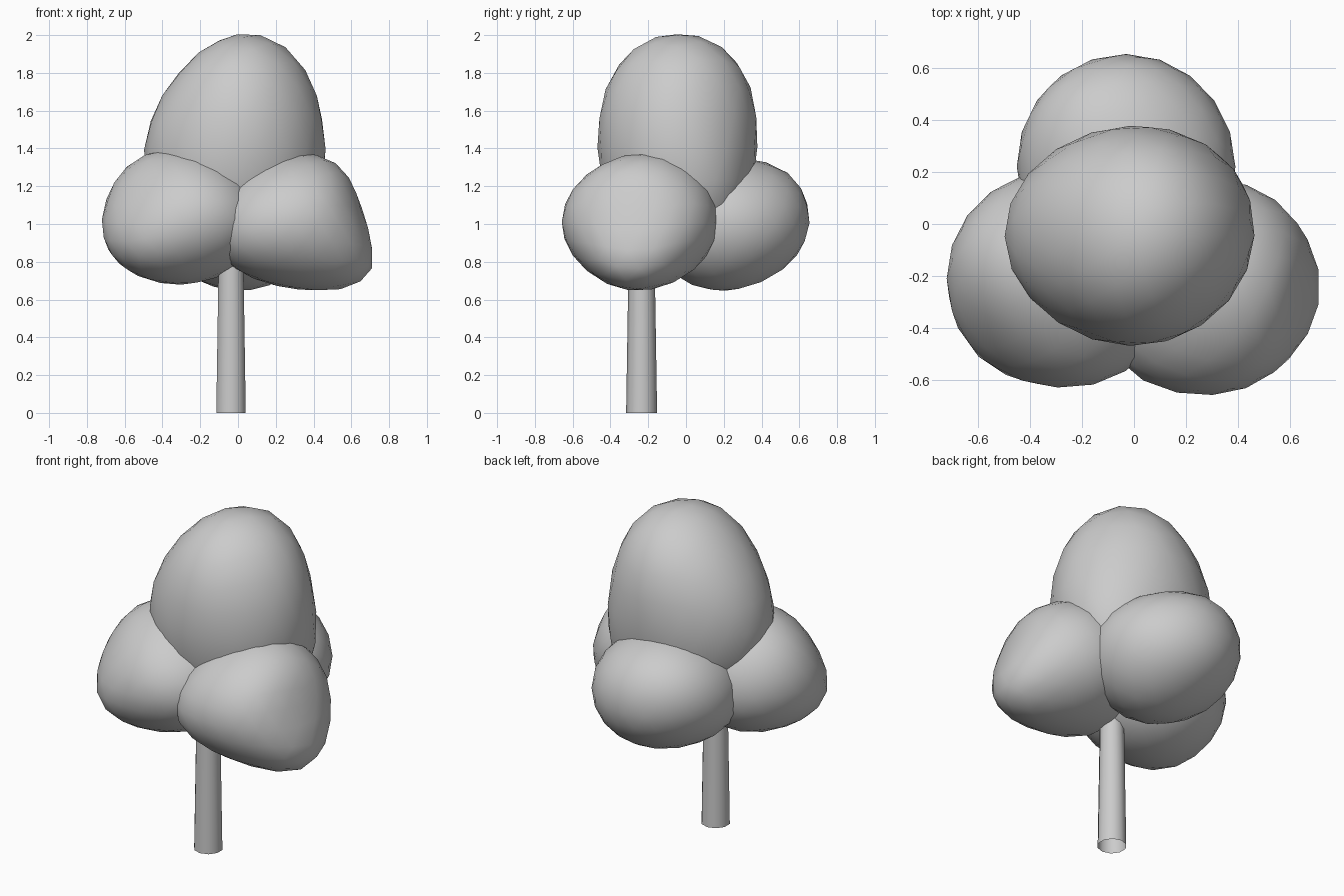
import bpy
import bmesh
from mathutils import Vector

if "Cube" in bpy.data.objects:
    bpy.data.objects.remove(bpy.data.objects["Cube"], do_unlink=True)

grey = bpy.data.materials.new("plain grey")
grey.use_nodes = True
colour = (0.6, 0.6, 0.6, 1)
grey.diffuse_color = colour
grey.node_tree.nodes["Principled BSDF"].inputs["Base Color"].default_value = colour


def add_object(name, bm):
    """Turn a bmesh into a smooth grey object."""
    for face in bm.faces:
        face.smooth = True
    mesh = bpy.data.meshes.new(name)
    bm.to_mesh(mesh)
    bm.free()
    mesh.materials.append(grey)
    obj = bpy.data.objects.new(name, mesh)
    bpy.context.collection.objects.link(obj)
    return obj


def leaf_clump(name, centre, radii, pulls):
    """Lumpy ellipsoid: each pull is (direction, amount) and swells or flattens one side."""
    bm = bmesh.new()
    bmesh.ops.create_icosphere(bm, subdivisions=3, radius=1)
    for v in bm.verts:
        d = v.co.normalized()
        p = Vector(a * b for a, b in zip(d, radii))
        for direction, amount in pulls:
            axis = Vector(direction).normalized()
            p += axis * amount * max(0, d.dot(axis)) ** 4
        v.co = p + Vector(centre)
    return add_object(name, bm)


# Crown: a tall top clump over three lower ones
leaf_clump("top_leaves", (-0.02, -0.05, 1.4), (0.475, 0.415, 0.585),
           [((0.2, 0.75, 0.65), 0.05), ((-0.75, 0, 0.65), -0.04),
            ((-0.6, -0.6, 0.4), -0.02), ((0.1, -0.7, 0.7), 0.035),
            ((0.55, 0.1, 0.8), 0.035), ((0.65, 0.5, -0.6), 0.06),
            ((-0.95, 0, 0.1), 0.015)])
leaf_clump("left_leaves", (0.31, -0.24, 1.01), (0.4, 0.41, 0.345),
           [((0.75, -0.1, -0.65), 0.1), ((0.9, -0.15, 0.25), -0.06),
            ((0.55, -0.1, 0.8), 0.025), ((-0.3, 0.5, 0.8), 0.035),
            ((-0.65, -0.75, 0), 0.03), ((-0.8, -0.3, -0.3), 0.06)])
leaf_clump("right_leaves", (-0.3, -0.21, 1.03), (0.42, 0.415, 0.35),
           [((-0.4, 0.2, 0.85), 0.03), ((-0.65, -0.65, 0.4), -0.04),
            ((-0.65, -0.6, -0.5), 0.045), ((0.7, -0.7, 0), 0.03)])
leaf_clump("back_leaves", (-0.03, 0.22, 1.0), (0.42, 0.43, 0.34),
           [((0, 0.7, 0.7), 0.02), ((-0.5, 0.5, -0.7), -0.02),
            ((-0.55, 0.5, 0.65), 0.03), ((0.35, -0.2, -0.9), 0.025)])

# Trunk: open tapered tube
bm = bmesh.new()
bmesh.ops.create_cone(bm, cap_ends=False, segments=10, radius1=0.082,
                      radius2=0.066, depth=1.0)
trunk = add_object("trunk", bm)
trunk.location = (-0.037, -0.235, 0.5)
